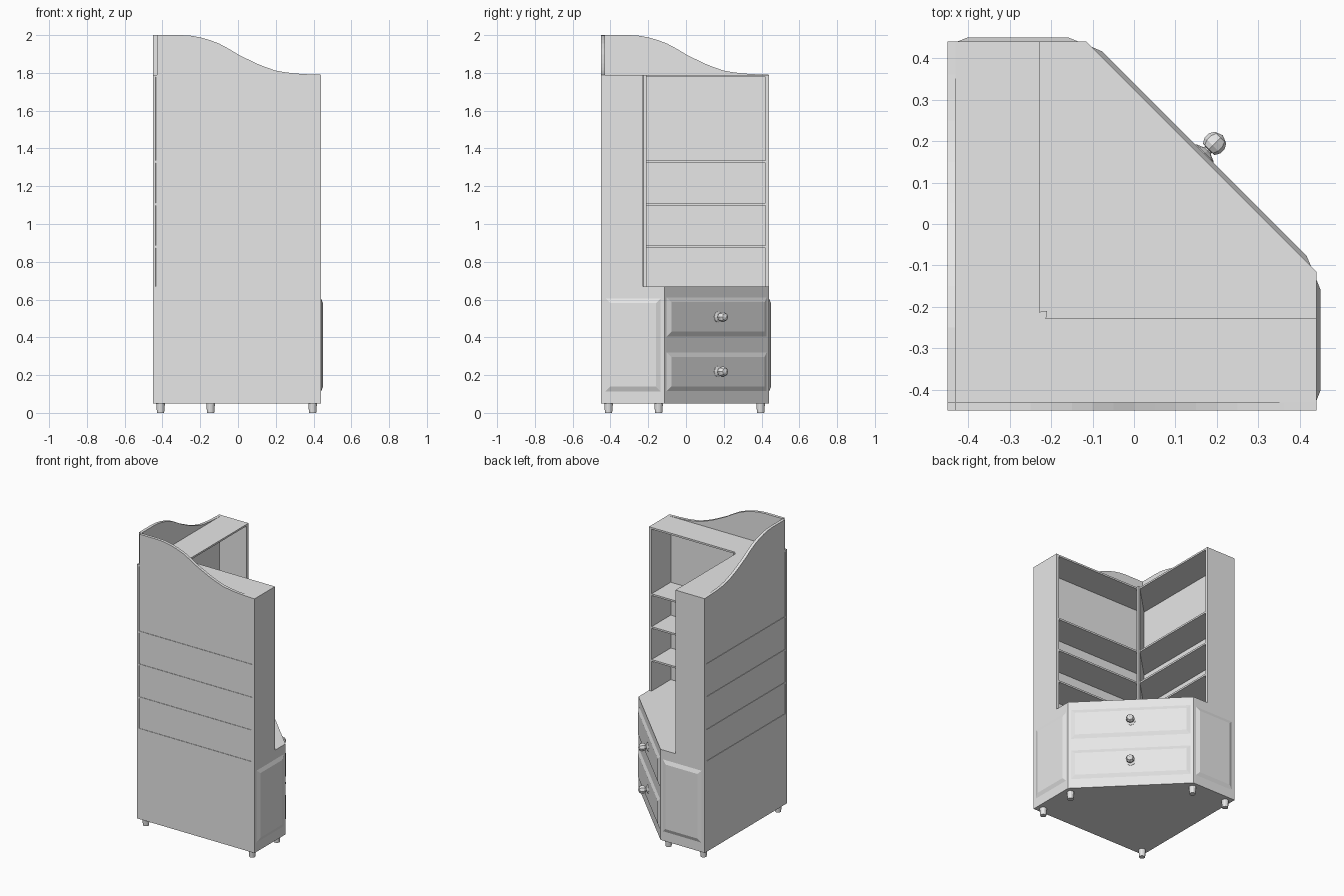
import bpy, bmesh, math
from mathutils import Vector, Matrix

if "Cube" in bpy.data.objects:
    bpy.data.objects.remove(bpy.data.objects["Cube"], do_unlink=True)

grey = bpy.data.materials.new("pale_grey")
grey.use_nodes = True
grey.diffuse_color = (0.8, 0.8, 0.8, 1)
grey.node_tree.nodes["Principled BSDF"].inputs["Base Color"].default_value = (0.8, 0.8, 0.8, 1)


def finish(name, bm, swap=False):
    """Turn a bmesh into an object; swap mirrors it across the x = y plane."""
    if swap:
        for v in bm.verts:
            v.co.x, v.co.y = v.co.y, v.co.x
    bmesh.ops.recalc_face_normals(bm, faces=bm.faces)
    mesh = bpy.data.meshes.new(name)
    bm.to_mesh(mesh)
    bm.free()
    mesh.materials.append(grey)
    obj = bpy.data.objects.new(name, mesh)
    bpy.context.collection.objects.link(obj)
    return obj


def extrude(name, points, offset, swap=False):
    """Extrude a flat outline by an offset vector."""
    bm = bmesh.new()
    face = bm.faces.new([bm.verts.new(p) for p in points])
    new = bmesh.ops.extrude_face_region(bm, geom=[face])["geom"]
    bmesh.ops.translate(bm, vec=offset, verts=[g for g in new if isinstance(g, bmesh.types.BMVert)])
    return finish(name, bm, swap)


def slab(name, outline, z0, z1, swap=False):
    return extrude(name, [(x, y, z0) for x, y in outline], (0, 0, z1 - z0), swap)


def box(name, x0, x1, y0, y1, z0, z1, swap=False):
    return slab(name, [(x0, y0), (x1, y0), (x1, y1), (x0, y1)], z0, z1, swap)


def raised_panel(name, centre, normal, half_w, half_h, swap=False):
    """Panel with sloped borders standing proud of a vertical face."""
    n, c = Vector(normal).normalized(), Vector(centre)
    side, up = Vector((-n.y, n.x, 0)), Vector((0, 0, 1))
    rings = []
    bm = bmesh.new()
    for depth, inset in ((-0.005, 0), (0, 0), (0.01, 0.025)):
        rings.append([bm.verts.new(c + n * depth + side * sx * (half_w - inset) + up * sz * (half_h - inset))
                      for sx, sz in ((-1, -1), (1, -1), (1, 1), (-1, 1))])
    for low, high in zip(rings, rings[1:]):
        for i in range(4):
            j = (i + 1) % 4
            bm.faces.new((low[i], low[j], high[j], high[i]))
    bm.faces.new(rings[0])
    bm.faces.new(rings[-1])
    return finish(name, bm, swap)


LOW, HIGH = -0.45, 0.44          # footprint limits
CUT = -0.115                     # where the diagonal front begins
BASE_TOP, SHELF_TOP = 0.67, 1.79
DEPTH = -0.228                   # front edge of the shelf wings

# Five-sided base cupboard
slab("base_cabinet", [(LOW, LOW), (HIGH, LOW), (HIGH, CUT), (CUT, HIGH), (LOW, HIGH)], 0.05, BASE_TOP)

# Feet
for i, (x, y) in enumerate([(-0.41, -0.41), (0.395, -0.41), (0.395, -0.145),
                            (-0.145, 0.395), (-0.41, 0.395)]):
    bm = bmesh.new()
    bmesh.ops.create_cone(bm, cap_ends=True, segments=12, radius1=0.019, radius2=0.023, depth=0.05,
                          matrix=Matrix.Translation((x, y, 0.025)))
    finish(f"foot_{i + 1}", bm)

# Diagonal drawers with turned knobs
mid = (HIGH + CUT) / 2
outward = Vector((1, 1, 0)).normalized()
knob_profile = [(0, 0.005), (0.03, 0.005), (0.03, 0.012), (0.012, 0.02), (0.011, 0.024)]
knob_profile += [(0.028 * math.sin(a), 0.045 - 0.028 * math.cos(a))
                 for a in (math.pi * k / 8 for k in (2, 3.4, 4.6, 6, 8))]
for name, z in (("upper", 0.508), ("lower", 0.218)):
    raised_panel(f"{name}_drawer", (mid, mid, z), outward, 0.374, 0.103)
    bm = bmesh.new()
    ring = [bm.verts.new((r, 0, h)) for r, h in knob_profile]
    edges = [bm.edges.new(pair) for pair in zip(ring, ring[1:])]
    bmesh.ops.spin(bm, geom=ring + edges, cent=(0, 0, 0), axis=(0, 0, 1),
                   angle=math.tau, steps=8, use_merge=True)
    bmesh.ops.remove_doubles(bm, verts=bm.verts, dist=0.0005)
    turn = outward.to_track_quat('Z', 'Y').to_matrix().to_4x4()
    bm.transform(Matrix.Translation((mid, mid, z)) @ turn)
    finish(f"{name}_knob", bm)

# Diagonal divider in the corner between both wings
g = 0.014
slab("corner_divider", [(LOW, LOW), (LOW + g, LOW), (-0.21, -0.21 - g), (-0.21, -0.21),
                        (-0.21 - g, -0.21), (LOW, LOW + g)], BASE_TOP, SHELF_TOP)

# Curved crest outline along a wing
crest = [(-0.43, 2.0), (-0.3, 2.0), (-0.25, 1.997), (-0.2, 1.988), (-0.15, 1.974), (-0.1, 1.955),
         (-0.05, 1.928), (0, 1.898), (0.05, 1.873), (0.1, 1.849), (0.15, 1.829), (0.2, 1.812),
         (0.25, 1.803), (0.3, 1.797), (0.36, 1.793), (HIGH, SHELF_TOP), (-0.43, SHELF_TOP)]

# Two matching shelf wings, the second swapped across the diagonal
for wing, swap in (("front", False), ("side", True)):
    box(f"{wing}_end_panel", 0.42, HIGH, LOW, DEPTH, BASE_TOP, SHELF_TOP, swap)
    box(f"{wing}_back_panel", LOW + g, 0.42, LOW + 0.003, LOW + 0.015, BASE_TOP, 1.785, swap)
    board = [(LOW + g, LOW), (0.42, LOW), (0.42, DEPTH), (DEPTH + g, DEPTH)]
    for name, z in (("lower_shelf", 0.88), ("middle_shelf", 1.105),
                    ("upper_shelf", 1.33), ("top_board", SHELF_TOP - 0.006)):
        slab(f"{wing}_{name}", board, z - 0.006, z + 0.006, swap)
    extrude(f"{wing}_crest", [(x, LOW, z) for x, z in crest], (0, 0.02, 0), swap)
    raised_panel(f"{wing}_door_panel", (HIGH, -0.28, 0.36), (1, 0, 0), 0.146, 0.246, swap)
